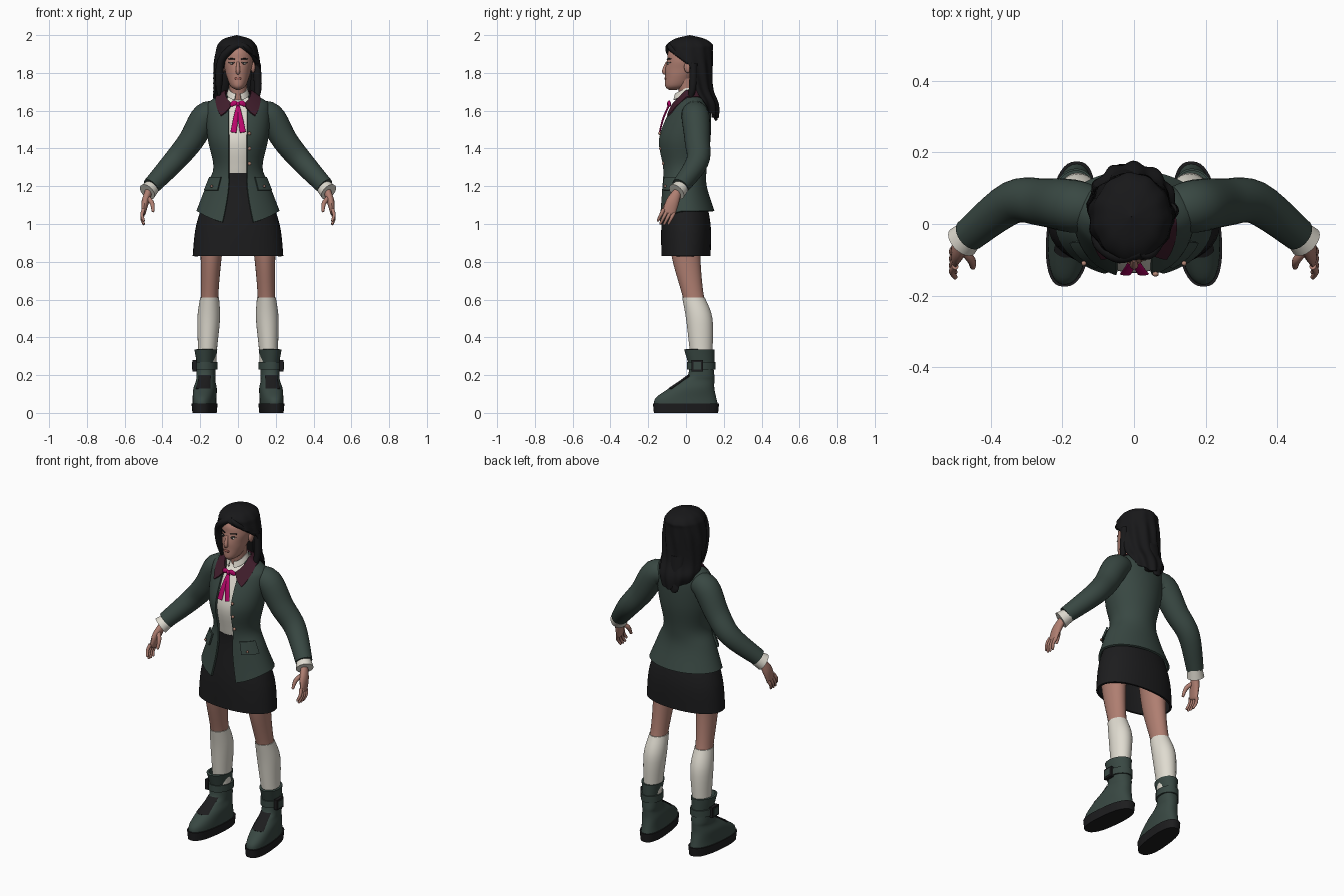
import bpy, bmesh
from math import sin, cos, asin, pi, sqrt, degrees, radians, copysign
from mathutils import Vector, Matrix

cube = bpy.data.objects.get("Cube")
if cube:
    bpy.data.objects.remove(cube, do_unlink=True)

parts = []


def material(name, *rgb):
    mat = bpy.data.materials.new(name)
    mat.use_nodes = True
    mat.diffuse_color = (*rgb, 1)
    mat.node_tree.nodes["Principled BSDF"].inputs["Base Color"].default_value = (*rgb, 1)
    return mat


GREEN = material("dark green wool", .04, .064, .055)
BLACK = material("black cloth", .012, .012, .013)
HAIR = material("black hair", .009, .009, .01)
SKIN = material("skin", .43, .21, .165)
WHITE = material("off white cotton", .74, .71, .63)
MAROON = material("maroon collar", .05, .012, .024)
PINK = material("magenta ribbon", .5, .002, .15)
BRASS = material("pale copper", .45, .24, .18)
LIPS = material("lips", .32, .11, .09)
IRIS = material("dark iris", .03, .025, .025)


def add(name, bm, mat, mirror=False, thick=0):
    """Turn a bmesh into an object, optionally thickened inward and mirrored."""
    mesh = bpy.data.meshes.new(name)
    bm.to_mesh(mesh)
    bm.free()
    mesh.materials.append(mat)
    ob = bpy.data.objects.new(name, mesh)
    bpy.context.scene.collection.objects.link(ob)
    if thick:
        mod = ob.modifiers.new("Thickness", "SOLIDIFY")
        mod.thickness, mod.offset = thick, -1
    if mirror:
        ob.modifiers.new("Mirror", "MIRROR")
    parts.append(ob)


def smooth(rows, steps):
    """Catmull-Rom interpolation through rows of numbers."""
    out = []
    last = len(rows) - 1
    for i in range(last):
        before, start, end, after = (rows[max(0, min(last, i + k))] for k in (-1, 0, 1, 2))
        for j in range(steps):
            t = j / steps
            out.append([b + t * (c - a) / 2 + t * t * (a - 2.5 * b + 2 * c - d / 2)
                        + t ** 3 * (1.5 * (b - c) + (d - a) / 2)
                        for a, b, c, d in zip(before, start, end, after)])
    return out + [list(rows[-1])]


def bridge(rings, closed, cap):
    """Join rings of points with faces."""
    bm = bmesh.new()
    loops = [[bm.verts.new(p) for p in ring] for ring in rings]
    count = len(loops[0])
    for low, high in zip(loops, loops[1:]):
        for j in range(count if closed else count - 1):
            k = (j + 1) % count
            bm.faces.new((low[j], low[k], high[k], high[j]))
    if cap:
        bm.faces.new(loops[0][::-1])
        bm.faces.new(loops[-1])
    return bm


def loft(name, mat, rows, x=0, sides=40, steps=5, power=2, grow=0, arc=None,
         thick=0, mirror=False, warp=None):
    """Stack ovals from bottom to top: y, z, x radius, y radius, then optional
    half gaps at the front in degrees, left and right. An arc makes a patch."""
    closed = len(rows[0]) == 4 and not arc
    rings = []
    for y, z, rx, ry, *gaps in smooth(rows, steps):
        start, end = arc or (0, 360)
        if gaps:
            start, end = gaps[0], 360 - gaps[-1]
        ring = []
        for j in range(sides if closed else sides + 1):
            a = radians(start + (end - start) * j / sides)
            s, c = (copysign(abs(v) ** (2 / power), v) for v in (sin(a), cos(a)))
            p = Vector((x + (rx + grow) * s, y - (ry + grow) * c, z))
            ring.append(warp(p, a) if warp else p)
        rings.append(ring)
    add(name, bridge(rings, closed, closed and not thick), mat, mirror, thick)


def tube(name, mat, rows, sides=16, wide=(0, -.93, .37), mirror=False, tip=False):
    """Sweep along points: x, y, z, radius along 'wide', optional radius across it."""
    rows = smooth([r if len(r) == 5 else (*r, r[3]) for r in rows], 5)
    points = [Vector(r[:3]) for r in rows]
    last = len(points) - 1
    rings = []
    for i, p in enumerate(points):
        along = (points[min(i + 1, last)] - points[max(i - 1, 0)]).normalized()
        side = Vector(wide)
        side = (side - along * side.dot(along)).normalized()
        across = along.cross(side)
        ra, rb = rows[i][3:]
        turns = (0, pi / 5, pi / 2.6) if tip and i == last else (0,)
        for turn in turns:
            rings.append([p + along * rb * sin(turn)
                          + cos(turn) * (side * ra * cos(u) + across * rb * sin(u))
                          for u in (2 * pi * j / sides for j in range(sides))])
    add(name, bridge(rings, True, True), mat, mirror)


def solid(name, mat, loc, size, mirror=False, box=False):
    bm = bmesh.new()
    place = Matrix.LocRotScale(Vector(loc), None, Vector(size))
    if box:
        bmesh.ops.create_cube(bm, size=2, matrix=place)
    else:
        bmesh.ops.create_uvsphere(bm, u_segments=20, v_segments=12, radius=1, matrix=place)
    add(name, bm, mat, mirror)


# Legs and knee socks share one profile that leans outward to the feet
def lean(p, a):
    return p + Vector((.02 - .04 * p.z, 0, 0))


leg = [(.08, .25, .05, .05), (.08, .33, .05, .06), (.07, .5, .06, .07), (.04, .61, .05, .06),
       (0, .83, .06, .08), (0, 1, .08, .09)]
loft("legs", SKIN, leg[2:], x=.155, grow=-.004, mirror=True, warp=lean)
loft("knee_socks", WHITE, leg[:4], x=.155, mirror=True, warp=lean)


# Boots, turned slightly outward
def turn_out(p, a):
    return Vector((p.x - (p.y - .07) / 10, p.y, p.z))


boot = [(0, .04, .06, .17), (0, .08, .06, .16), (.03, .13, .06, .12), (.06, .17, .05, .09),
        (.08, .2, .05, .07), (.08, .28, .05, .06)]
pair = dict(x=.17, mirror=True, warp=turn_out)
loft("boot_feet", GREEN, boot, power=2.3, **pair)
loft("boot_soles", BLACK, [(0, 0, .06, .17), (0, .05, .065, .175)], power=2.5, steps=2, **pair)
loft("boot_tongues", BLACK, boot[2:5], power=2.3, grow=.004, arc=(-35, 35), thick=.008, **pair)
loft("boot_cuffs", GREEN, [(.08, .27, .05, .07), (.07, .335, .06, .08)], thick=.012, **pair)
loft("boot_straps", GREEN, [(.08, .23, .06, .075), (.08, .27, .06, .075)], steps=2, **pair)
solid("boot_buckles", BLACK, (.23, .06, .25), (.01, .03, .03), mirror=True, box=True)
solid("buckle_centres", GREEN, (.235, .06, .25), (.008, .02, .02), mirror=True, box=True)

# Skirt
loft("skirt", BLACK, [(0, .83, .24, .13), (0, 1, .22, .13), (-.01, 1.2, .15, .1), (-.01, 1.27, .12, .1)],
     power=2.2, thick=.012)


# Shirt and open jacket share one torso shape
def front_hem(p, a):
    low = max(0, min(1, (1.2 - p.z) * 8))
    return p - Vector((0, 0, .07 * low * max(0, cos(a)) ** 2))


def opening(row):
    half_width = .05 + max(0, 1.2 - row[1]) / 4
    return degrees(asin(half_width / row[2]))


torso = [(0, 1.07, .22, .15), (-.01, 1.2, .17, .12), (-.01, 1.3, .13, .12), (-.01, 1.45, .16, .14),
         (.02, 1.6, .17, .11), (.03, 1.65, .15, .08), (.03, 1.69, .07, .06)]
loft("jacket", GREEN, [(*row, opening(row)) for row in torso], sides=56, thick=.012, warp=front_hem)
loft("shirt", WHITE, [(-.01, 1.22, .12, .1)] + torso[2:], grow=-.014)

# Pocket flaps and buttons
loft("pocket_flaps", GREEN, [(-.01, 1.18, .19, .14), (-.01, 1.25, .16, .13)], sides=14, arc=(35, 72),
     thick=.01, mirror=True)
solid("pocket_buttons", BRASS, (.14, -.11, 1.2), (.007, .007, .007), mirror=True)
for z, y in ((1.48, -.14), (1.4, -.135), (1.32, -.12)):
    solid("jacket_button", BRASS, (.06, y, z), (.009, .007, .009))


# Jacket collar and shirt collar dip towards the front
def slope(p, a):
    return p + Vector((0, 0, min(0, p.y)))


def half_slope(p, a):
    return p + Vector((0, 0, min(0, p.y) / 2))


loft("jacket_collar", MAROON, [(-.01, 1.675, .12, .14, 50), (0, 1.71, .07, .08, 26)], thick=.008, warp=slope)
loft("shirt_collar", WHITE, [(0, 1.69, .06, .07, 18), (0, 1.72, .05, .06, 14)], thick=.006, warp=half_slope)

# Ribbon with two loops and two tails
solid("ribbon_knot", PINK, (0, -.09, 1.635), (.012, .012, .013))
tube("ribbon_loops", PINK, [(0, -.09, 1.635, .006), (.02, -.09, 1.64, .015, .008), (.036, -.085, 1.63, .01, .006)],
     wide=(0, 0, 1), mirror=True, tip=True)
for name, foot in (("right_ribbon_tail", -.024), ("left_ribbon_tail", .026)):
    tube(name, PINK, [(0, -.09, 1.63, .008, .005), (foot / 2, -.12, 1.56, .013, .005),
                      (foot, -.14, 1.485, .016, .004)], wide=(1, 0, 0))

# Sleeves, cuffs and hands
tube("sleeves", GREEN, [(.1, .04, 1.58, .06), (.17, .05, 1.57, .074), (.25, .06, 1.44, .067),
                        (.34, .06, 1.33, .06), (.46, -.03, 1.2, .047)], sides=28, mirror=True)
tube("shirt_cuffs", WHITE, [(.45, -.02, 1.2, .04), (.48, -.05, 1.17, .048)], sides=24, mirror=True)
tube("palms", SKIN, [(.47, -.04, 1.18, .02), (.49, -.07, 1.12, .034, .02), (.5, -.09, 1.06, .034, .012)],
     mirror=True, tip=True)
for i, finger in enumerate(("index", "middle", "ring", "little")):
    base = Vector((.5, -.118 + .018 * i, 1.078 - .007 * i))
    reach = Vector((0, -.036, -.07)) * (1 - abs(i - 1.3) / 8)
    bend = Vector((.008, 0, 0))
    tube(finger + "_fingers", SKIN, [(*base, .01), (*(base + reach / 2 + bend), .009), (*(base + reach), .007)],
         sides=10, mirror=True, tip=True)
tube("thumbs", SKIN, [(.48, -.07, 1.14, .013), (.455, -.1, 1.11, .012), (.45, -.12, 1.07, .008)],
     sides=10, mirror=True, tip=True)

# Neck and head
tube("neck", SKIN, [(0, .02, 1.6, .05), (0, .01, 1.68, .045), (0, 0, 1.77, .05)], sides=24, wide=(1, 0, 0))
loft("head", SKIN, [(-.07, 1.71, .01, .02), (-.05, 1.73, .04, .06), (-.03, 1.78, .06, .08), (-.01, 1.82, .07, .1),
                    (0, 1.87, .08, .1), (.01, 1.92, .07, .1), (.01, 1.97, .02, .04)])
tube("nose", SKIN, [(0, -.1, 1.86, .006), (0, -.115, 1.81, .012), (0, -.106, 1.797, .008)], wide=(1, 0, 0), tip=True)
solid("lips", LIPS, (0, -.108, 1.77), (.02, .006, .007))
solid("ears", SKIN, (.08, .01, 1.83), (.012, .02, .03), mirror=True)
solid("eyes", WHITE, (.03, -.094, 1.85), (.014, .006, .006), mirror=True)
solid("irises", IRIS, (.03, -.098, 1.85), (.006, .004, .006), mirror=True)
for name, z, radius in (("eyebrows", 1.875, .0035), ("eyelashes", 1.857, .002)):
    arch = [(x, -.102 * sqrt(1 - (x / .08) ** 2), z - 9 * (x - .035) ** 2, radius) for x in (.018, .034, .05)]
    tube(name, HAIR, arch, sides=8, mirror=True)


# Hair: a parted shell with rippled locks and a ragged hem
def locks(p, a):
    ripple = .03 * min(.16, 2 - p.z) * cos(11 * a + 14 * p.z)
    ragged = .018 * cos(3 * a + .6) * max(0, min(1, (1.68 - p.z) * 10))
    return p + Vector((sin(a) * ripple, -cos(a) * ripple, ragged))


loft("hair", HAIR, [(.06, 1.58, .1, .11, 125, 125), (.06, 1.64, .12, .11, 108, 104), (.04, 1.72, .12, .1, 95, 70),
                    (.02, 1.85, .12, .12, 85, 42), (.02, 1.92, .11, .12, 22, 22), (.02, 1.95, .1, .12, 1, 1),
                    (.02, 1.98, .07, .08, 0, 0), (.02, 2, .001, .001, 0, 0)],
     x=-.007, sides=88, thick=.024, warp=locks)

# Loose strands
strand = dict(wide=(0, -1, 0), tip=True)
tube("right_fringe", HAIR, [(.02, -.08, 1.955, .012), (-.04, -.09, 1.925, .02), (-.09, -.06, 1.86, .02),
                            (-.1, -.03, 1.76, .02), (-.1, -.01, 1.69, .01)], **strand)
tube("left_fringe", HAIR, [(.01, -.08, 1.955, .01), (.05, -.08, 1.93, .014), (.1, .01, 1.86, .014)], **strand)
tube("left_side_lock", HAIR, [(.1, .04, 1.85, .02), (.105, .035, 1.72, .02), (.095, .01, 1.635, .006)], **strand)
tube("back_lock", HAIR, [(-.02, .12, 1.75, .02, .05), (-.03, .155, 1.575, .012, .03)], **strand)

# Apply modifiers and smooth everything but the sharp edges
bpy.ops.object.select_all(action="DESELECT")
for ob in parts:
    ob.select_set(True)
bpy.context.view_layer.objects.active = parts[0]
bpy.ops.object.convert(target="MESH")
bpy.ops.object.shade_smooth_by_angle(angle=radians(40))
